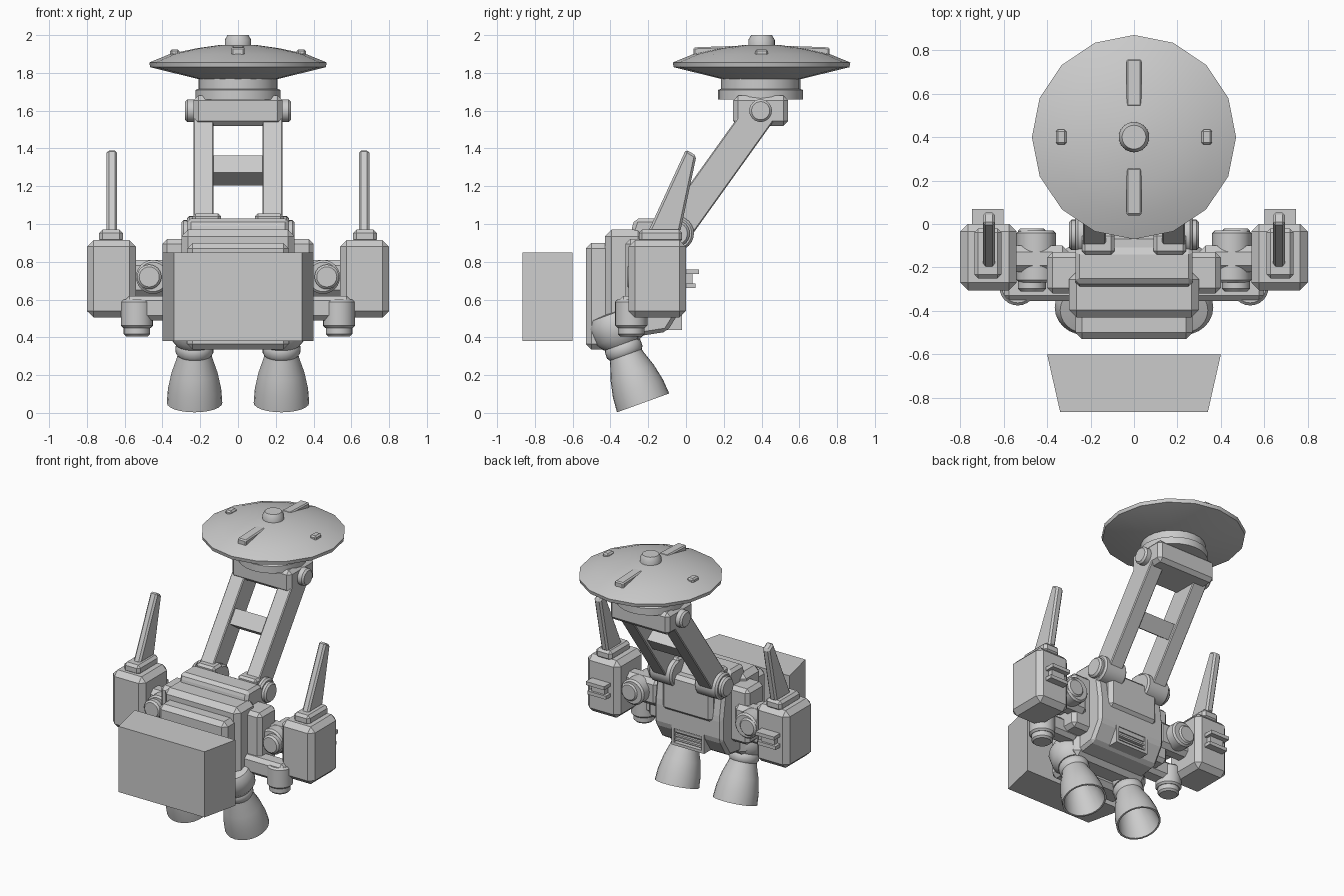
import bpy, bmesh, math
from mathutils import Vector, Matrix

cube = bpy.data.objects.get("Cube")
if cube:
    bpy.data.objects.remove(cube, do_unlink=True)

grey = bpy.data.materials.new("light_grey")
grey.use_nodes = True
grey.diffuse_color = (0.6, 0.6, 0.6, 1)
grey.node_tree.nodes["Principled BSDF"].inputs["Base Color"].default_value = (0.6, 0.6, 0.6, 1)


def finish(bm, name, smooth=False, matrix=None):
    if matrix:
        bm.transform(matrix)
    bmesh.ops.recalc_face_normals(bm, faces=bm.faces)
    mesh = bpy.data.meshes.new(name)
    bm.to_mesh(mesh)
    bm.free()
    mesh.materials.append(grey)
    ob = bpy.data.objects.new(name, mesh)
    bpy.context.collection.objects.link(ob)
    if smooth:
        bpy.ops.object.select_all(action="DESELECT")
        ob.select_set(True)
        bpy.context.view_layer.objects.active = ob
        bpy.ops.object.shade_smooth_by_angle(angle=math.radians(35))
    return ob


def box(name, x, y, z, bevel=0.0, matrix=None, segments=1):
    """Box from (low, high) ranges, with chamfered edges."""
    bm = bmesh.new()
    bmesh.ops.create_cube(bm, size=1)
    for v in bm.verts:
        v.co = Vector([(a + b) / 2 + c * abs(b - a) for (a, b), c in zip((x, y, z), v.co)])
    if bevel:
        bmesh.ops.bevel(bm, geom=bm.edges[:], offset=bevel, segments=segments,
                        profile=0.5, affect="EDGES")
    return finish(bm, name, segments > 1, matrix)


def prism(name, points, x0, x1, bevel=0.0):
    """Extrude a (y, z) outline along x."""
    bm = bmesh.new()
    face = bm.faces.new([bm.verts.new((x0, y, z)) for y, z in points])
    new = bmesh.ops.extrude_face_region(bm, geom=[face])["geom"]
    bmesh.ops.translate(bm, verts=[g for g in new if isinstance(g, bmesh.types.BMVert)],
                        vec=(x1 - x0, 0, 0))
    if bevel:
        bmesh.ops.bevel(bm, geom=bm.edges[:], offset=bevel, segments=1, affect="EDGES")
    return finish(bm, name)


def lathe(name, profile, origin, axis=(0, 0, 1), sides=24):
    """Revolve a (radius, height) profile about an axis."""
    bm = bmesh.new()
    rings = []
    for r, h in profile:
        if r == 0:
            rings.append([bm.verts.new((0, 0, h))] * sides)
        else:
            rings.append([bm.verts.new((r * math.cos(math.tau * i / sides),
                                        r * math.sin(math.tau * i / sides), h))
                          for i in range(sides)])
    for a, b in zip(rings, rings[1:]):
        for i in range(sides):
            j = (i + 1) % sides
            bm.faces.new(list(dict.fromkeys((a[i], a[j], b[j], b[i]))))
    turn = Vector((0, 0, 1)).rotation_difference(Vector(axis)).to_matrix().to_4x4()
    return finish(bm, name, True, Matrix.Translation(origin) @ turn)


def cylinder(name, r, length, origin, axis, edge=0.012):
    return lathe(name, [(0, 0), (r - edge, 0), (r, edge), (r, length - edge),
                        (r - edge, length), (0, length)], origin, axis)


# Detached front block, narrower at the front
bm = bmesh.new()
bmesh.ops.create_cube(bm, size=1)
for v in bm.verts:
    front = v.co.y < 0
    v.co = ((1 if v.co.x > 0 else -1) * (0.34 if front else 0.40),
            -0.865 if front else -0.60, 0.85 if v.co.z > 0 else 0.38)
finish(bm, "front_block")

# Stepped torso
box("torso_front", (-0.27, 0.27), (-0.53, -0.36), (0.335, 0.90), 0.03)
box("torso_middle", (-0.30, 0.30), (-0.43, -0.22), (0.38, 0.97), 0.035)
prism("torso_rear", [(-0.29, 0.40), (-0.10, 0.43), (-0.02, 0.56), (-0.02, 0.72),
                     (-0.05, 0.92), (-0.12, 1.03), (-0.27, 1.03), (-0.29, 0.97)],
      -0.27, 0.27, 0.02)
box("back_panel", (-0.20, 0.20), (-0.15, 0.0), (0.68, 0.95), 0.025)

# Rear vent with slats
for z in (0.44, 0.56):
    box("vent_rail", (-0.13, 0.13), (-0.12, -0.02), (z, z + 0.02))
for x in (-0.13, 0.11):
    box("vent_post", (x, x + 0.02), (-0.12, -0.02), (0.44, 0.58))
box("vent_back", (-0.12, 0.12), (-0.12, -0.05), (0.45, 0.57))
for i in range(3):
    z = 0.472 + i * 0.03
    box("vent_slat", (-0.12, 0.12), (-0.06, -0.03), (z, z + 0.013))

# Sloped neck frame
lean = Vector((0, 0.58, 0.81)).normalized()
tilt = Matrix.Translation((0, -0.05, 0.97)) @ Vector((0, 0, 1)).rotation_difference(lean).to_matrix().to_4x4()
box("neck_crossbar", (-0.14, 0.14), (-0.06, 0.06), (0.33, 0.44), 0, tilt)

for s in (-1, 1):
    side = (s, 0, 0)

    def pair(a, b):
        return tuple(sorted((s * a, s * b)))

    # Neck beams and their hinges
    box("neck_beam", pair(0.13, 0.235), (-0.083, 0.083), (0.0, 0.77), 0.006, tilt)
    cylinder("neck_hinge", 0.092, 0.18, (s * 0.09, -0.05, 0.95), side)
    cylinder("neck_hinge_cap", 0.07, 0.05, (s * 0.25, -0.05, 0.95), side)
    box("hinge_cheek", pair(0.09, 0.24), (-0.14, -0.04), (0.92, 1.055), 0.015)
    cylinder("head_pivot", 0.06, 0.08, (s * 0.20, 0.395, 1.60), side)

    # Shoulder joint
    box("shoulder_block", pair(0.23, 0.40), (-0.32, -0.13), (0.52, 0.92), 0.025)
    box("shoulder_link", pair(0.30, 0.57), (-0.22, -0.10), (0.62, 0.81), 0.03)
    cylinder("shoulder_drum", 0.09, 0.24, (s * 0.45, -0.27, 0.72), (0, 1, 0))
    cylinder("shoulder_drum_cap", 0.065, 0.29, (s * 0.47, -0.31, 0.72), (0, 1, 0))

    # Lower arm and downward nozzle
    box("lower_arm", pair(0.27, 0.60), (-0.355, -0.23), (0.49, 0.62), 0.025)
    cylinder("lower_nozzle", 0.085, 0.15, (s * 0.535, -0.29, 0.45), (0, 0, 1))
    cylinder("lower_nozzle_tip", 0.07, 0.08, (s * 0.535, -0.29, 0.405), (0, 0, 1))

    # Side pod, cap, fin and rear bracket
    box("side_pod", pair(0.54, 0.80), (-0.305, 0.0), (0.505, 0.915), 0.035)
    box("pod_cap", pair(0.61, 0.735), (-0.25, -0.02), (0.90, 0.97), 0.018)
    prism("pod_fin", [(-0.20, 0.96), (0.0, 1.395), (0.055, 1.36), (-0.03, 0.96)],
          s * 0.64, s * 0.695, 0.012)
    box("pod_bracket_plate", pair(0.60, 0.745), (-0.02, 0.05), (0.735, 0.76))
    box("pod_bracket_shelf", pair(0.60, 0.745), (-0.02, 0.05), (0.66, 0.685))
    box("pod_bracket_core", pair(0.62, 0.725), (-0.02, 0.035), (0.67, 0.75))
    box("pod_bracket_lip", pair(0.60, 0.745), (0.04, 0.07), (0.735, 0.76))

    # Main thrusters, tilted and hollow
    up = Vector((0, -0.34, 0.94)).normalized()
    base = Vector((s * 0.23, -0.227, 0.053))
    lathe("thruster_bell", [(0, 0.22), (0.075, 0.22), (0.115, 0.11), (0.135, 0), (0.147, 0),
                            (0.141, 0.08), (0.122, 0.17), (0.095, 0.25), (0.085, 0.29),
                            (0, 0.29)], base, up)
    lathe("thruster_collar", [(0, 0.27), (0.09, 0.27), (0.10, 0.285), (0.10, 0.32),
                              (0.09, 0.335), (0, 0.335)], base, up)
    lathe("thruster_housing", [(0, 0.33), (0.10, 0.33), (0.13, 0.37), (0.135, 0.46),
                               (0.11, 0.50), (0, 0.51)], base, up)

# Head block and turntable
box("head_block", (-0.235, 0.235), (0.25, 0.54), (1.52, 1.68), 0.025)
lathe("turntable", [(0, 1.66), (0.225, 1.66), (0.225, 1.71), (0.21, 1.715),
                    (0.21, 1.77), (0, 1.77)], (0, 0.395, 0))

# Dish with knob, ribs and nubs
lathe("dish", [(0, 1.765), (0.20, 1.765), (0.465, 1.83), (0.47, 1.855), (0.36, 1.90),
               (0.22, 1.93), (0.1, 1.947), (0, 1.95)], (0, 0.4, 0), sides=16)
lathe("dish_knob", [(0, 1.93), (0.07, 1.93), (0.07, 1.975), (0.055, 2.0), (0, 2.0)],
      (0, 0.4, 0))
for s in (-1, 1):
    prism("dish_rib", [(0.4 + s * 0.14, 1.93), (0.4 + s * 0.36, 1.89),
                       (0.4 + s * 0.36, 1.935), (0.4 + s * 0.14, 1.943)], -0.035, 0.035, 0.008)
    box("dish_nub", tuple(sorted((s * 0.31, s * 0.36))), (0.365, 0.435), (1.89, 1.925), 0.01)
